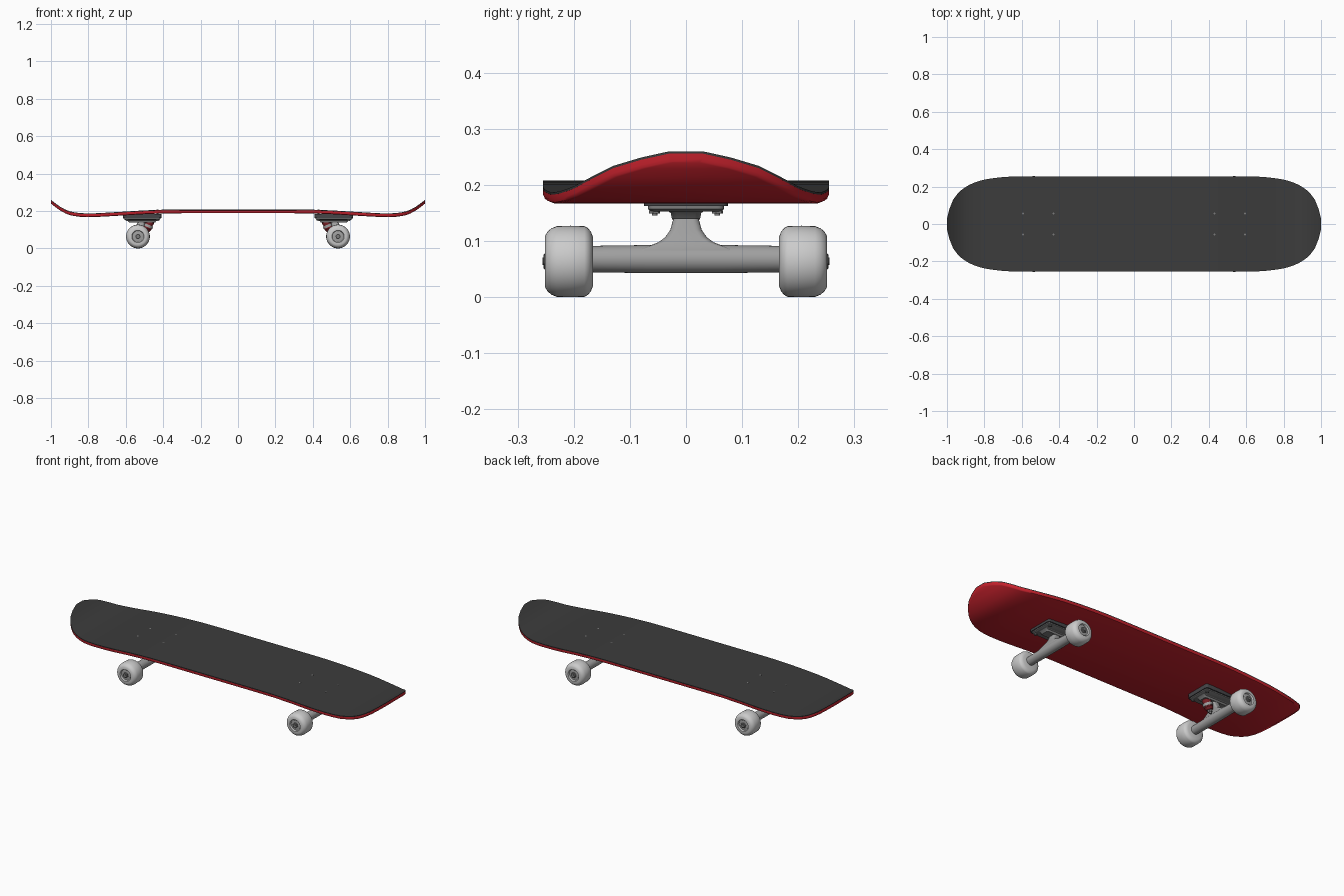
import bpy, bmesh, math
from mathutils import Vector

if "Cube" in bpy.data.objects:
    bpy.data.objects.remove(bpy.data.objects["Cube"])


def material(name, rgb):
    m = bpy.data.materials.new(name)
    m.diffuse_color = (*rgb, 1)
    m.use_nodes = True
    m.node_tree.nodes["Principled BSDF"].inputs["Base Color"].default_value = m.diffuse_color
    return m


RED = material("red", (0.55, 0.015, 0.025))
DARK_RED = material("dark_red", (0.2, 0.015, 0.02))
GRIP = material("grip", (0.045, 0.045, 0.045))
PAD = material("pad", (0.06, 0.06, 0.065))
METAL = material("metal", (0.35, 0.35, 0.35))
STEEL = material("steel", (0.2, 0.2, 0.2))
URETHANE = material("urethane", (0.65, 0.65, 0.65))


def loft(name, rings, mat, angle=35):
    """Skin a list of closed rings and cap both ends."""
    bm = bmesh.new()
    loops = [[bm.verts.new(p) for p in r] for r in rings]
    n = len(loops[0])
    for a, b in zip(loops, loops[1:]):
        for i in range(n):
            j = (i + 1) % n
            bm.faces.new((a[i], a[j], b[j], b[i]))
    bm.faces.new(loops[0])
    bm.faces.new(loops[-1])
    bmesh.ops.recalc_face_normals(bm, faces=bm.faces)
    me = bpy.data.meshes.new(name)
    bm.to_mesh(me)
    bm.free()
    ob = bpy.data.objects.new(name, me)
    bpy.context.collection.objects.link(ob)
    me.materials.append(mat)
    bpy.ops.object.select_all(action='DESELECT')
    bpy.context.view_layer.objects.active = ob
    ob.select_set(True)
    bpy.ops.object.shade_smooth_by_angle(angle=math.radians(angle))
    return ob


def lathe(name, start, axis, profile, mat, sides=32):
    """Turn (distance, radius) pairs around an axis from a start point."""
    start, axis = Vector(start), Vector(axis).normalized()
    u = axis.orthogonal().normalized()
    v = axis.cross(u)
    rings = []
    for d, r in profile:
        ring = []
        for k in range(sides):
            t = 2 * math.pi * k / sides
            ring.append(start + axis * d + (u * math.cos(t) + v * math.sin(t)) * r)
        rings.append(ring)
    return loft(name, rings, mat)


def rounded_rect(cx, hx, hy, z, r, steps=4):
    pts = []
    for k, (sx, sy) in enumerate(((1, 1), (-1, 1), (-1, -1), (1, -1))):
        for i in range(steps + 1):
            t = math.pi / 2 * (k + i / steps)
            pts.append((cx + sx * (hx - r) + r * math.cos(t),
                        sy * (hy - r) + r * math.sin(t), z))
    return pts


# Deck stations: x, top height, half width
half = [(0, .208, .255), (.3, .208, .255), (.4, .207, .255), (.47, .2045, .255),
        (.53, .2015, .255), (.6, .197, .255), (.66, .1935, .2535), (.72, .190, .249),
        (.77, .1875, .2425), (.81, .187, .235), (.845, .189, .2245), (.875, .193, .212),
        (.9, .1985, .198), (.925, .2085, .180), (.948, .221, .156),
        (.967, .234, .130), (.987, .249, .080), (1, .260, .030)]
stations = [(-x, z, w) for x, z, w in half[:0:-1]] + half


def slab(name, top, bottom, edge, mat):
    rings = []
    for x, z, w in stations:
        t, b = z - top, z - bottom
        right = [(w, t), (w, b + edge), (w - edge * .3, b + edge * .3), (w - edge, b)]
        rings.append([(x, y, h) for y, h in right]
                     + [(x, -y, h) for y, h in reversed(right)])
    return loft(name, rings, mat, 40)


slab("deck", .004, .020, .007, RED)
slab("grip_sheet", 0, .004, .0005, GRIP)


def deck_top(x):
    for (x0, z0, _), (x1, z1, _) in zip(half, half[1:]):
        if x0 <= x <= x1:
            return z0 + (z1 - z0) * (x - x0) / (x1 - x0)


wheel_profile = [(0, .012), (0, .044), (.003, .052), (.008, .059), (.015, .063),
                 (.04, .0637), (.064, .0630), (.074, .059), (.081, .053), (.085, .046),
                 (.085, .033), (.082, .031), (.076, .030), (.076, .012)]

for s, end in ((1, "front"), (-1, "rear")):
    ax = .535 * s
    cx = .513 * s
    # Riser pad and baseplate
    loft(end + "_riser_pad", [rounded_rect(cx, .103, .075, z, .012) for z in (.185, .163)], PAD)
    loft(end + "_baseplate", [rounded_rect(cx, hx, hy, z, r) for hx, hy, z, r in
         ((.098, .068, .164, .012), (.098, .068, .157, .012), (.092, .062, .153, .012))], STEEL)
    loft(end + "_baseplate_boss", [rounded_rect(cx, hx, hy, z, .01) for hx, hy, z in
         ((.085, .035, .155), (.078, .027, .150), (.07, .025, .139))], STEEL)

    # Mounting bolts and nuts
    for x in (.43, .593):
        for y in (-.056, .056):
            z = deck_top(x) + .001
            lathe(end + "_mounting_bolt", (x * s, y, .146), (0, 0, 1),
                  [(0, .005), (z - .146, .005)], STEEL, 12)
            lathe(end + "_mounting_nut", (x * s, y, .149), (0, 0, 1),
                  [(0, .010), (.006, .010)], STEEL, 6)

    # Hanger: axle housing plus flared neck
    lathe(end + "_axle_housing", (ax, -.168, .068), (0, 1, 0),
          [(0, .0235), (.10, .025), (.236, .025), (.336, .0235)], METAL)
    neck = ((.050, .10, .535, .016), (.085, .085, .535, .020), (.092, .064, .533, .022),
            (.098, .049, .531, .022), (.107, .037, .527, .022), (.120, .028, .523, .021),
            (.142, .022, .517, .020))
    loft(end + "_hanger_neck", [rounded_rect(x * s, hx, hy, z, .012)
         for z, hy, x, hx in neck], METAL)

    # Kingpin, bushings and hanger ring, leaning inward
    top, low = Vector((.468 * s, 0, .150)), Vector((.500 * s, 0, .072))
    pin = low - top
    lathe(end + "_bushing", top, pin, [(0, .021), (.012, .024), (.024, .021),
                                       (.034, .021), (.046, .024), (.060, .018)], DARK_RED, 24)
    lathe(end + "_hanger_ring", top + pin * .30, pin, [(0, .026), (.014, .026)], METAL, 24)
    lathe(end + "_kingpin", top, pin, [(0, .007), (.080, .007)], STEEL, 16)
    lathe(end + "_kingpin_nut", top + pin * .72, pin, [(0, .013), (.010, .013)], STEEL, 6)

    # Axle, wheels, bearings and axle nuts
    lathe(end + "_axle", (ax, -.256, .064), (0, 1, 0), [(0, .007), (.512, .007)], STEEL, 16)
    for side, label in ((-1, "left"), (1, "right")):
        d = (0, side, 0)
        lathe(f"{end}_{label}_wheel", (ax, side * .166, .0637), d, wheel_profile, URETHANE, 40)
        lathe(f"{end}_{label}_bearing", (ax, side * .238, .0637), d,
              [(0, .027), (.006, .027), (.007, .022)], METAL, 32)
        lathe(f"{end}_{label}_axle_nut", (ax, side * .243, .0637), d,
              [(0, .015), (.009, .015), (.011, .012)], STEEL, 6)
